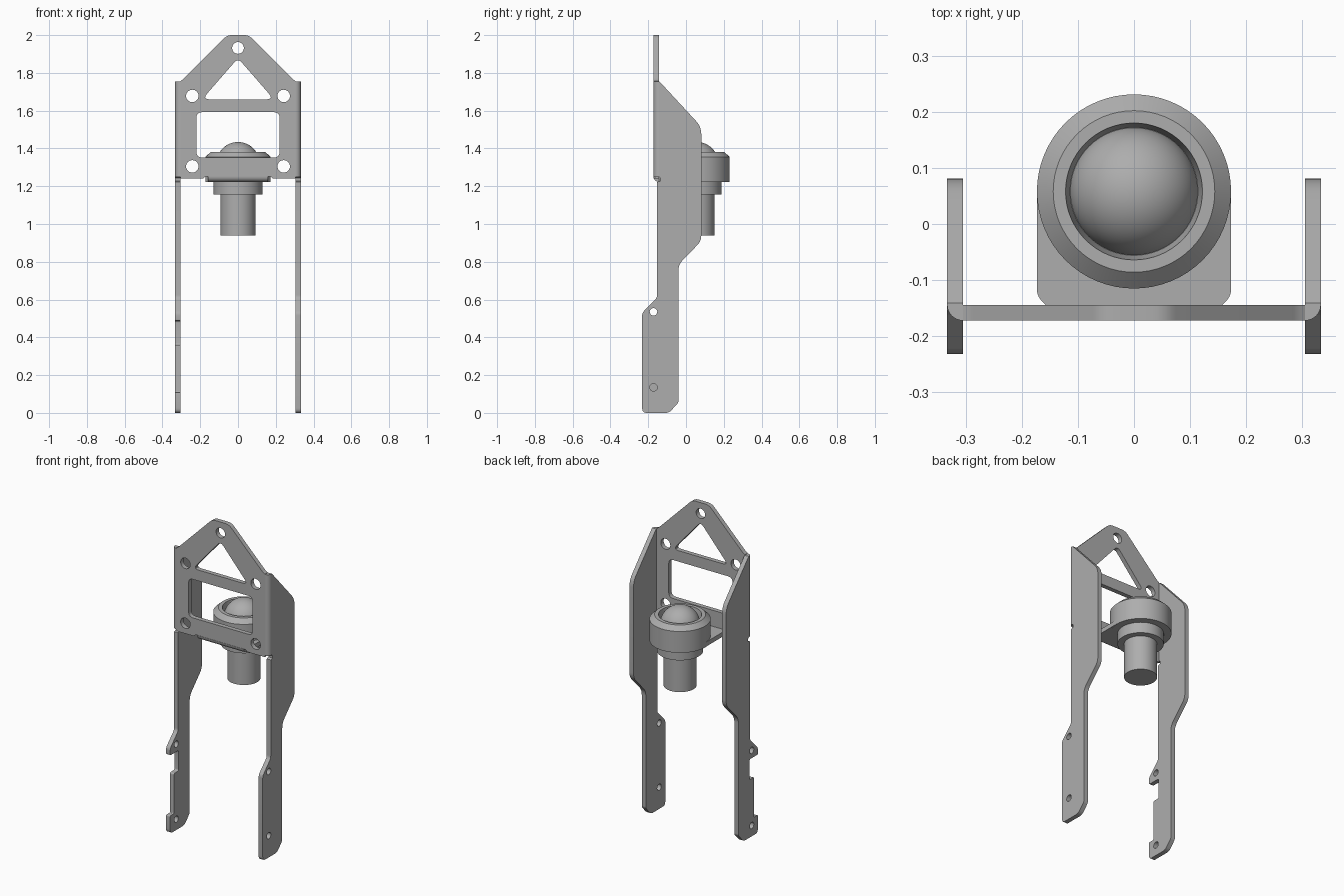
import bpy, bmesh, math
from mathutils import Matrix, Vector

cube = bpy.data.objects.get("Cube")
if cube:
    bpy.data.objects.remove(cube, do_unlink=True)

T = 0.028              # sheet thickness
HALF = 0.333           # half width over the side plates
FRONT = -0.172         # outer front face
CY = 0.058             # axis of the ball unit

metal = bpy.data.materials.new("grey_metal")
metal.use_nodes = True
grey = (0.42, 0.42, 0.42, 1)
metal.diffuse_color = grey
metal.node_tree.nodes["Principled BSDF"].inputs["Base Color"].default_value = grey

# Axes of a flat profile: across, up, thickness
SIDE = Matrix(((0, 0, 1), (1, 0, 0), (0, 1, 0))).to_4x4()
FACE = Matrix(((1, 0, 0), (0, 0, -1), (0, 1, 0))).to_4x4()
FLAT = Matrix.Identity(4)


def finish(name, mesh):
    ob = bpy.data.objects.new(name, mesh)
    bpy.context.collection.objects.link(ob)
    mesh.materials.clear()
    mesh.materials.append(metal)
    bpy.ops.object.select_all(action='DESELECT')
    ob.select_set(True)
    bpy.context.view_layer.objects.active = ob
    bpy.ops.object.shade_smooth_by_angle(angle=math.radians(30))
    return ob


def rounded(points, steps=5):
    """Corners given as (u, v) or (u, v, cut length to round off)."""
    out = []
    for i, p in enumerate(points):
        c = Vector(p[:2])
        if len(p) < 3:
            out.append(c)
            continue
        a, b = (Vector(points[j % len(points)][:2]) for j in (i - 1, i + 1))
        a = c + (a - c).normalized() * p[2]
        b = c + (b - c).normalized() * p[2]
        for k in range(steps + 1):
            t = k / steps
            out.append(a * (1 - t) ** 2 + c * 2 * t * (1 - t) + b * t * t)
    return out


def circle(u, v, r, n=28):
    return [Vector((u + r * math.cos(k * math.tau / n),
                    v + r * math.sin(k * math.tau / n))) for k in range(n)]


def plate(name, loops, axes, centre, depth=T):
    """Sheet part: first loop is the outline, the others are holes."""
    cu = bpy.data.curves.new(name, 'CURVE')
    cu.dimensions, cu.fill_mode, cu.extrude = '2D', 'BOTH', depth / 2
    for loop in loops:
        sp = cu.splines.new('POLY')
        sp.points.add(len(loop) - 1)
        for pt, co in zip(sp.points, loop):
            pt.co = (co.x, co.y, 0, 1)
        sp.use_cyclic_u = True
    tmp = bpy.data.objects.new(name + "_profile", cu)
    mesh = bpy.data.meshes.new_from_object(tmp)
    bpy.data.objects.remove(tmp)
    mesh.transform(Matrix.Translation(centre) @ axes)
    bm = bmesh.new()
    bm.from_mesh(mesh)
    bmesh.ops.remove_doubles(bm, verts=bm.verts, dist=0.00005)
    bmesh.ops.recalc_face_normals(bm, faces=bm.faces)
    bm.to_mesh(mesh)
    bm.free()
    return finish(name, mesh)


def bend(u, v, su, sv):
    """Quarter-round section about an inner corner."""
    arc = [Vector((u + su * T * math.cos(k * math.pi / 16),
                   v + sv * T * math.sin(k * math.pi / 16))) for k in range(9)]
    return [Vector((u, v))] + arc


def lathe(name, profile, segments=64):
    bm = bmesh.new()
    vs = [bm.verts.new((r, 0, z)) for r, z in profile]
    es = [bm.edges.new(e) for e in zip(vs, vs[1:])]
    bmesh.ops.spin(bm, geom=vs + es, axis=(0, 0, 1), cent=(0, 0, 0),
                   steps=segments, angle=math.tau)
    bmesh.ops.remove_doubles(bm, verts=bm.verts, dist=0.0001)
    bmesh.ops.recalc_face_normals(bm, faces=bm.faces)
    bmesh.ops.translate(bm, verts=bm.verts, vec=(0, CY, 0))
    mesh = bpy.data.meshes.new(name)
    bm.to_mesh(mesh)
    bm.free()
    return finish(name, mesh)


# Front plate with windows and screw holes
half = [(0.057, 2.0, 0.025), (0.29, 1.767, 0.008), (HALF - T, 1.757),
        (HALF - T, 1.24), (0.185, 1.24, 0.008), (0.172, 1.252), (0.16, 1.252)]
outline = half + [(-p[0], *p[1:]) for p in reversed(half)]
triangle = [(0, 1.878, 0.03), (0.19, 1.66, 0.04), (-0.19, 1.66, 0.04)]
window = [(s * 0.22, z, 0.03) for s, z in
          ((-1, 1.352), (1, 1.352), (1, 1.592), (-1, 1.592))]
holes = [circle(0, 1.932, 0.031)]
holes += [circle(s * 0.242, z, 0.033) for s in (-1, 1) for z in (1.305, 1.678)]
plate("front_plate", [rounded(outline), rounded(triangle), rounded(window)] + holes,
      FACE, (0, FRONT + T / 2, 0))

# Side plates: shared upper shape, different foot edges
inner = FRONT + T
upper = [(-0.04, 0.055, 0.01), (-0.04, 0.785, 0.03), (0.081, 0.91, 0.03),
         (0.081, 1.515, 0.04), (-0.155 + T / 2, 1.755), (inner, 1.755),
         (inner, 1.25), (-0.136, 1.243), (-0.136, 1.228), (-0.153, 1.222),
         (-0.153, 0.61, 0.015), (-0.232, 0.53, 0.015)]
plain_foot = [(-0.232, 0, 0.025), (-0.09, 0, 0.02)]
hooked_foot = [(-0.232, 0.487, 0.008), (-0.15, 0.487, 0.01), (-0.15, 0.36, 0.01),
               (-0.195, 0.36, 0.01), (-0.195, 0.11, 0.006), (-0.232, 0.11, 0.008),
               (-0.232, 0, 0.025), (-0.09, 0, 0.02)]
for name, s, foot, low in (("left", 1, plain_foot, 0.135),
                           ("right", -1, hooked_foot, 0.067)):
    bolts = [circle(-0.172, z, 0.02, 20) for z in (0.535, low)]
    plate(name + "_side_plate", [rounded(upper + foot)] + bolts,
          SIDE, (s * (HALF - T / 2), 0, 0))
    plate(name + "_corner_bend", [bend(s * (HALF - T), inner, s, -1)],
          FLAT, (0, 0, 1.5025), 0.505)

# Shelf bent back from the front plate to carry the ball unit
shelf = [(0.158, inner), (0.173, -0.128, 0.012), (0.173, CY),
         (-0.173, CY), (-0.173, -0.128, 0.012), (-0.158, inner)]
plate("shelf", [rounded(shelf)], FLAT, (0, 0, 1.223 + T / 2))
plate("shelf_bend", [bend(inner, 1.251, -1, -1)], SIDE, (0, 0, 0), 0.32)

# Ball unit: housing with a bevelled rim, collar and stem
lathe("ball_housing", [(0, 1.222), (0.173, 1.222), (0.173, 1.355), (0.144, 1.382),
                       (0.122, 1.382), (0.114, 1.33), (0, 1.33)])
lathe("collar", [(0, 1.155), (0.13, 1.155), (0.13, 1.225), (0, 1.225)])
lathe("stem", [(0, 0.94), (0.093, 0.94), (0.093, 1.16), (0, 1.16)])
arc = [(0.114 * math.cos(k * math.pi / 32), 1.32 + 0.114 * math.sin(k * math.pi / 32))
       for k in range(17)]
lathe("ball", [(0, 1.32)] + arc)
